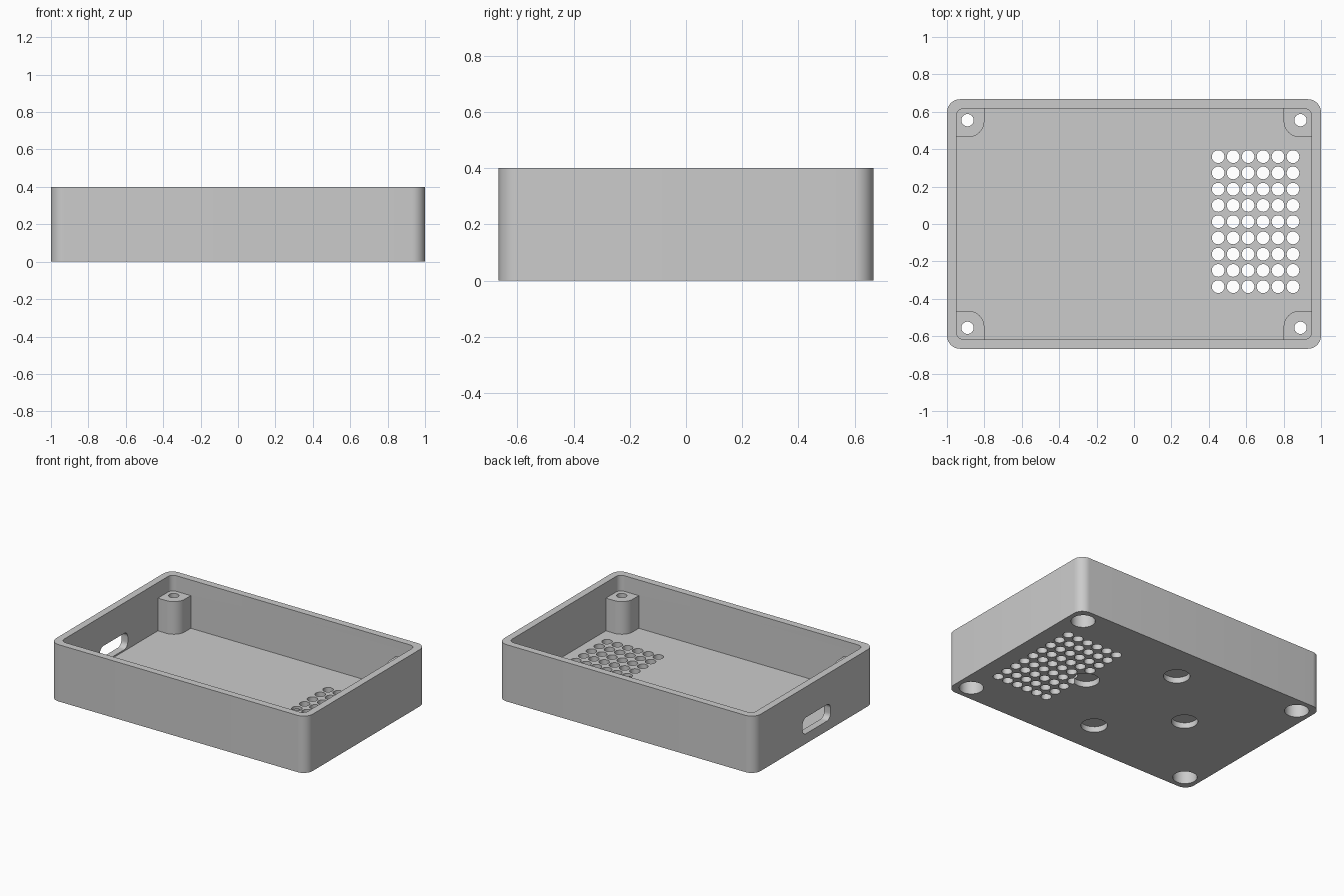
import bpy
import bmesh
from math import cos, sin, pi
from mathutils import Matrix

cube = bpy.data.objects.get("Cube")
if cube:
    bpy.data.objects.remove(cube, do_unlink=True)

HEIGHT, FLOOR, POST_TOP = 0.4, 0.06, 0.29
HALF_X, HALF_Y, WALL = 1.0, 0.667, 0.05
SCREW_X, SCREW_Y = 0.89, 0.555

grey = bpy.data.materials.new("light_grey")
grey.use_nodes = True
grey.diffuse_color = (0.6, 0.6, 0.6, 1)
grey.node_tree.nodes["Principled BSDF"].inputs["Base Color"].default_value = (0.6, 0.6, 0.6, 1)


def rounded_rect(x0, x1, y0, y1, radii, steps=10):
    """Outline, counter-clockwise from the (x1, y1) corner, one radius per corner."""
    points = []
    corners = [(x1, y1, -1, -1), (x0, y1, 1, -1), (x0, y0, 1, 1), (x1, y0, -1, 1)]
    for i, ((x, y, sx, sy), r) in enumerate(zip(corners, radii)):
        for k in range(steps + 1 if r else 1):
            a = (i + k / steps) * pi / 2
            dx, dy = (cos(a), sin(a)) if r else (0, 0)
            points.append((x + sx * r + r * dx, y + sy * r + r * dy))
    return points


def circle(x, y, r, n=32):
    return [(x + r * cos(2 * pi * i / n), y + r * sin(2 * pi * i / n)) for i in range(n)]


def prisms(name, outlines, z0, z1, turn=None):
    """One object holding an upright prism for each outline."""
    bm = bmesh.new()
    for outline in outlines:
        base = bm.faces.new([bm.verts.new((x, y, z0)) for x, y in outline])
        top = bmesh.ops.extrude_face_region(bm, geom=[base])["geom"]
        bmesh.ops.translate(bm, vec=(0, 0, z1 - z0),
                            verts=[v for v in top if isinstance(v, bmesh.types.BMVert)])
    bmesh.ops.recalc_face_normals(bm, faces=bm.faces)
    if turn:
        bm.transform(turn)
    mesh = bpy.data.meshes.new(name)
    bm.to_mesh(mesh)
    bm.free()
    mesh.materials.append(grey)
    obj = bpy.data.objects.new(name, mesh)
    bpy.context.collection.objects.link(obj)
    return obj


def combine(target, tool, operation):
    mod = target.modifiers.new(tool.name, "BOOLEAN")
    mod.operation, mod.solver, mod.object = operation, "EXACT", tool
    bpy.context.view_layer.objects.active = target
    bpy.ops.object.modifier_apply(modifier=mod.name)
    bpy.data.objects.remove(tool, do_unlink=True)


# Open tray
tray = prisms("enclosure_tray", [rounded_rect(-HALF_X, HALF_X, -HALF_Y, HALF_Y, [0.07] * 4)], 0, HEIGHT)
ix, iy = HALF_X - WALL, HALF_Y - WALL
combine(tray, prisms("cavity", [rounded_rect(-ix, ix, -iy, iy, [0.04] * 4)], FLOOR, HEIGHT + 0.1), "DIFFERENCE")

# Corner screw posts, rounded on the corner facing inwards
signs = [(1, 1), (-1, 1), (-1, -1), (1, -1)]
posts = []
for i, (sx, sy) in enumerate(signs):
    radii = [0, 0, 0, 0]
    radii[i], radii[(i + 2) % 4] = 0.05, 0.085
    xs, ys = sorted((sx * 0.8, sx * 0.97)), sorted((sy * 0.465, sy * 0.637))
    posts.append(rounded_rect(*xs, *ys, radii))
combine(tray, prisms("posts", posts, FLOOR / 2, POST_TOP), "UNION")

# Screw holes with wide bores underneath
screws = [(sx * SCREW_X, sy * SCREW_Y) for sx, sy in signs]
for name, radius, z0, z1 in (("bores", 0.078, -0.1, 0.22), ("screw_holes", 0.033, 0.15, 0.35)):
    combine(tray, prisms(name, [circle(x, y, radius) for x, y in screws], z0, z1), "DIFFERENCE")

# Ventilation grid in the floor
vents = [circle(0.45 + 0.08 * i, 0.36 - 0.0869 * j, 0.034, 24) for i in range(6) for j in range(9)]
combine(tray, prisms("vents", vents, -0.1, 0.15), "DIFFERENCE")

# Four shallow round recesses underneath
feet = [circle(-0.02 + 0.41 * dx, -0.01 + 0.41 * dy, 0.085)
        for dx, dy in ((1, 0), (0, 1), (-1, 0), (0, -1))]
combine(tray, prisms("recesses", feet, -0.1, 0.04), "DIFFERENCE")

# Cable slot through the side wall
slot = rounded_rect(0.07, 0.185, -0.18, 0.13, [0.04] * 4)
combine(tray, prisms("cable_slot", [slot], 0.9, 1.1, Matrix.Rotation(-pi / 2, 4, "Y")), "DIFFERENCE")

# Smooth the rounded walls, keep the edges sharp
bpy.ops.object.select_all(action="DESELECT")
tray.select_set(True)
bpy.context.view_layer.objects.active = tray
bpy.ops.object.shade_smooth_by_angle(angle=pi / 6)
